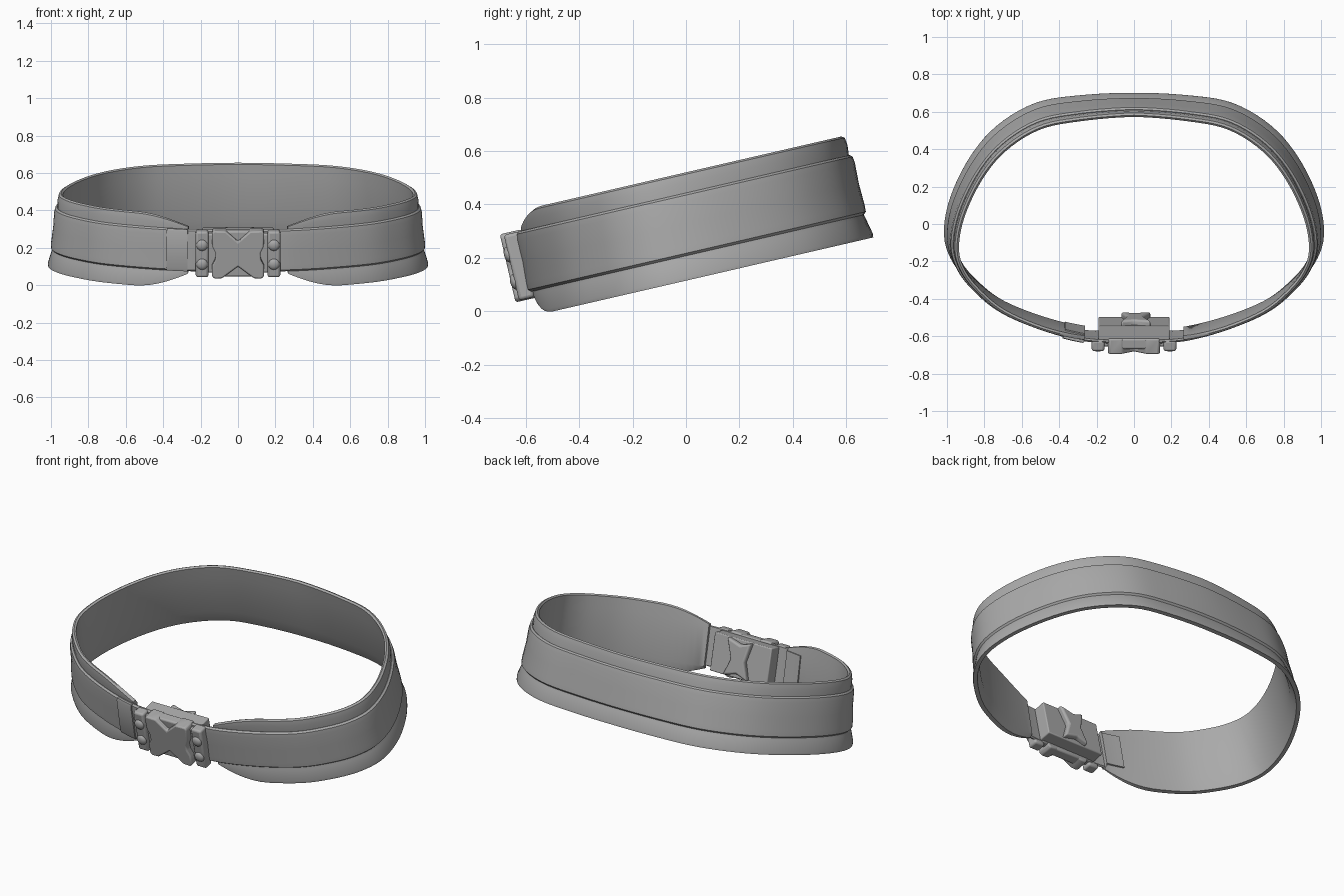
import bpy, bmesh, math
from mathutils import Matrix, Vector

if "Cube" in bpy.data.objects:
    bpy.data.objects.remove(bpy.data.objects["Cube"])

TILT = Matrix.Rotation(math.radians(13), 4, 'X')   # the belt sits higher at the back
BELT_TOP, BELT_LOW = 0.43, 0.205

grey = bpy.data.materials.new("plain_grey")
grey.use_nodes = True
grey.diffuse_color = (0.4, 0.4, 0.4, 1)
grey.node_tree.nodes["Principled BSDF"].inputs["Base Color"].default_value = (0.4, 0.4, 0.4, 1)


def finish(name, bm, bevel=0, angle=40):
    bmesh.ops.recalc_face_normals(bm, faces=bm.faces)
    mesh = bpy.data.meshes.new(name)
    bm.to_mesh(mesh)
    bm.free()
    mesh.materials.append(grey)
    ob = bpy.data.objects.new(name, mesh)
    bpy.context.collection.objects.link(ob)
    ob.matrix_world = TILT
    if bevel:
        mod = ob.modifiers.new("soft_edges", 'BEVEL')
        mod.width, mod.segments = bevel, 3
        mod.limit_method, mod.angle_limit = 'ANGLE', math.radians(35)
    bpy.ops.object.select_all(action='DESELECT')
    ob.select_set(True)
    bpy.context.view_layer.objects.active = ob
    bpy.ops.object.shade_smooth_by_angle(angle=math.radians(angle))
    return ob


# Plan outline of the waist, front centre to back centre, then mirrored
half = [(0, -.55), (.15, -.545), (.3, -.53), (.5, -.475), (.7, -.39), (.83, -.29),
        (.93, -.17), (.975, -.03), (.945, .16), (.845, .375), (.71, .54),
        (.52, .66), (.3, .705), (0, .725)]
loop = [Vector(p) for p in half + [(-x, y) for x, y in half[-2:0:-1]]]


def smooth_loop(pts, steps=5):
    out, n = [], len(pts)
    for i in range(n):
        a, b, c, d = (pts[(i + k) % n] for k in (-1, 0, 1, 2))
        for s in range(steps):
            t = s / steps
            out.append(b + (c - a) * t / 2 + (2 * a - 5 * b + 4 * c - d) * t * t / 2
                       + (3 * b - a - 3 * c + d) * t ** 3 / 2)
    return out


plan = smooth_loop(loop)
frames = []
for i, p in enumerate(plan):
    t = (plan[(i + 1) % len(plan)] - plan[i - 1]).normalized()
    frames.append((p, Vector((t.y, -t.x))))


def sweep(name, section, keep=None, shape=None):
    """Carry an (outward offset, height) section along the waist outline."""
    path = [f for f in frames if keep is None or keep(f[0])]
    bm = bmesh.new()
    rings = []
    for p, n in path:
        ring = []
        for off, z in section:
            if shape:
                off, z = shape(p, off, z)
            q = p + n * (off + (0.32 - z) * 0.1 * abs(p.x))
            ring.append(bm.verts.new((q.x, q.y, z)))
        rings.append(ring)
    m = len(section)
    for i in range(len(rings) if keep is None else len(rings) - 1):
        a, b = rings[i], rings[(i + 1) % len(rings)]
        for j in range(m):
            k = (j + 1) % m
            bm.faces.new((a[j], a[k], b[k], b[j]))
    if keep:
        bm.faces.new(rings[0])
        bm.faces.new(rings[-1])
    return finish(name, bm)


# Wide inner pad, tapering away towards the buckle
def taper(p, off, z):
    k = 1.0
    if p.y < 0:
        k = min(1, max(0.03, (abs(p.x) - 0.23) / 0.32))
        k = math.sin(k * math.pi / 2)
    if z > BELT_TOP:
        z = BELT_TOP + (z - BELT_TOP) * k
    elif z < BELT_LOW:
        z = BELT_LOW - (BELT_LOW - z) * k
    if off > 0:
        off *= k
    return off, z


sweep("inner_pad",
      [(0, .5), (.004, .47), (0, .43), (0, .22), (.008, .19), (.022, .125), (.02, .112),
       (-.003, .112), (-.022, .19), (-.024, .43), (-.022, .5), (-.011, .507)],
      lambda p: not (p.y < 0 and abs(p.x) < .25), taper)

# Outer belt with rounded rims
sweep("outer_belt",
      [(-.006, .428), (.003, .432), (.013, .424), (.016, .4), (.013, .32), (.016, .24),
       (.015, .212), (.004, .202), (-.006, .207)])

# Overlapping strap fold on the right side of the buckle
sweep("strap_fold",
      [(-.03, .425), (.018, .433), (.023, .42), (.023, .22), (.018, .204), (-.03, .21)],
      lambda p: p.y < 0 and -.4 < p.x < -.24)


def prism(name, outline, front, back, bevel=.01):
    bm = bmesh.new()
    a = [bm.verts.new((x, front, z)) for x, z in outline]
    b = [bm.verts.new((x, back, z)) for x, z in outline]
    bm.faces.new(a)
    bm.faces.new(b)
    for i in range(len(a)):
        j = (i + 1) % len(a)
        bm.faces.new((a[i], a[j], b[j], b[i]))
    return finish(name, bm, bevel)


def box(name, x0, x1, z0, z1, front, back, bevel=.01):
    return prism(name, [(x0, z0), (x1, z0), (x1, z1), (x0, z1)], front, back, bevel)


# Buckle: recessed core and raised notched face
box("buckle_core", -.1, .1, .182, .432, -.588, -.53)
right_edge = [(0, .378), (.065, .436), (.13, .438), (.14, .425), (.137, .35), (.12, .315),
              (.122, .28), (.138, .25), (.14, .19), (.125, .176), (.085, .178), (0, .243)]
outline = right_edge + [(-x, z) for x, z in right_edge[-2:0:-1]]
prism("buckle_face", outline, -.614, -.53, .012)

# Buckle side bars, hinge links and domed rivets
for side, s in (("left", 1), ("right", -1)):
    x0, x1 = sorted((s * .158, s * .226))
    box(side + "_side_bar", x0, x1, .18, .432, -.6, -.54, .012)
    x0, x1 = sorted((s * .11, s * .18))
    box(side + "_hinge_link", x0, x1, .2, .415, -.578, -.53)
    for level, z in (("upper", .357), ("lower", .253)):
        bm = bmesh.new()
        bmesh.ops.create_uvsphere(bm, u_segments=20, v_segments=10, radius=.03)
        bmesh.ops.transform(bm, verts=bm.verts, matrix=Matrix.Translation((s * .192, -.6, z))
                            @ Matrix.Diagonal((1, .55, 1, 1)))
        finish(side + "_" + level + "_rivet", bm)

# Back plate behind the buckle with a raised angular ridge
box("back_plate", -.19, .19, .205, .425, -.54, -.462, .006)
prism("back_ridge", [(-.07, .21), (0, .235), (.09, .21), (.05, .31), (.09, .425), (0, .4),
                     (-.07, .425), (-.04, .31)], -.48, -.432, .012)
